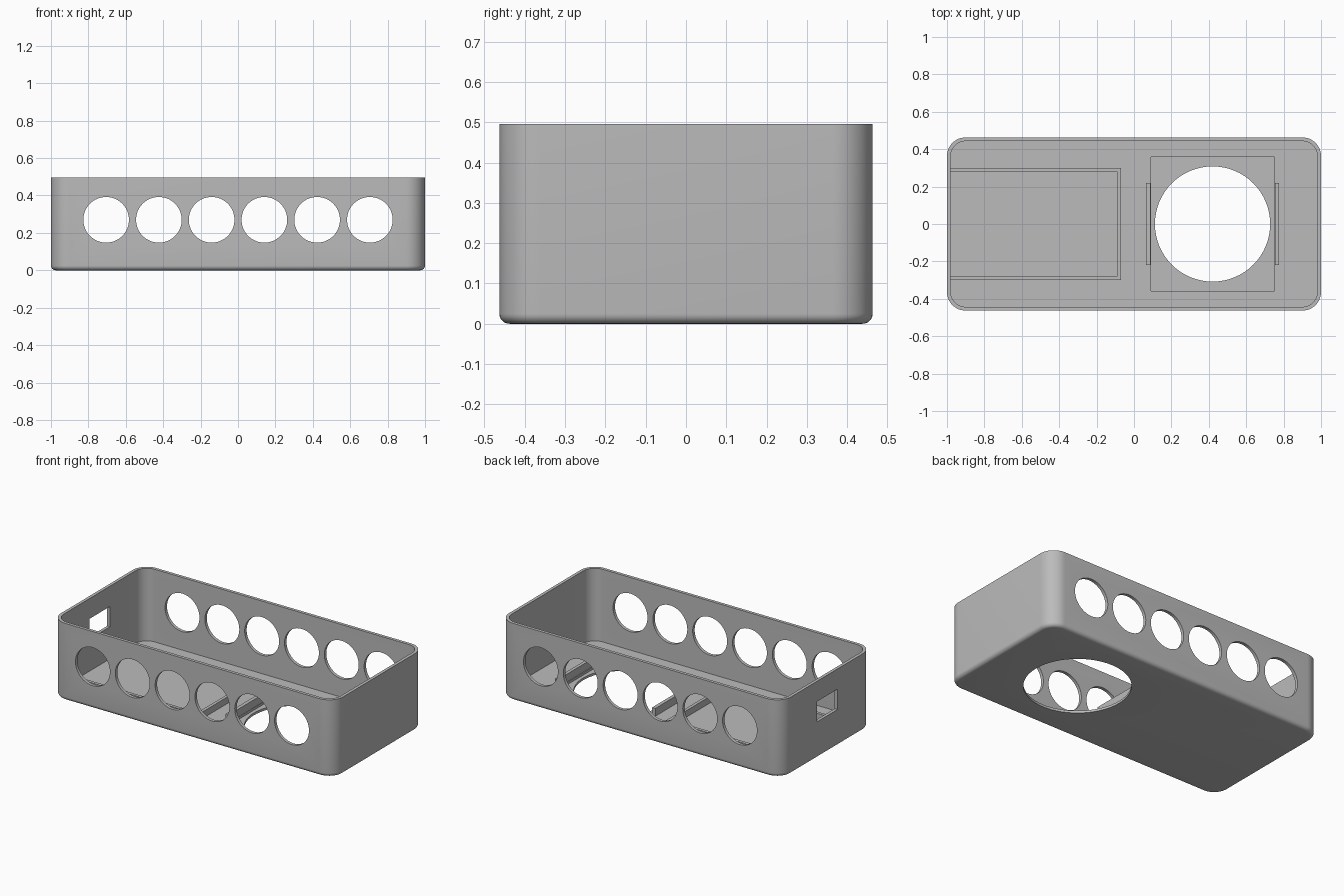
import bpy, bmesh, math
from mathutils import Matrix, Vector

if "Cube" in bpy.data.objects:
    bpy.data.objects.remove(bpy.data.objects["Cube"])

HX, HY, H = 1.0, 0.463, 0.495      # half sizes and height
R, WALL, FLOOR, FIL = 0.1, 0.02, 0.03, 0.025

grey = bpy.data.materials.new("light grey plastic")
grey.diffuse_color = (0.5, 0.5, 0.5, 1)
grey.use_nodes = True
grey.node_tree.nodes["Principled BSDF"].inputs["Base Color"].default_value = grey.diffuse_color


def make(name, bm):
    bmesh.ops.recalc_face_normals(bm, faces=bm.faces)
    me = bpy.data.meshes.new(name)
    bm.to_mesh(me)
    bm.free()
    me.materials.append(grey)
    ob = bpy.data.objects.new(name, me)
    bpy.context.collection.objects.link(ob)
    return ob


def add_box(bm, x0, x1, y0, y1, z0, z1):
    m = Matrix.Translation(((x0 + x1) / 2, (y0 + y1) / 2, (z0 + z1) / 2))
    m = m @ Matrix.Diagonal((x1 - x0, y1 - y0, z1 - z0, 1))
    bmesh.ops.create_cube(bm, size=1, matrix=m)


def add_cylinder(bm, centre, r, depth, rot=Matrix()):
    bmesh.ops.create_cone(bm, cap_ends=True, segments=64, radius1=r, radius2=r,
                          depth=depth, matrix=Matrix.Translation(centre) @ rot)


def rounded_loop(bm, inset, z, seg=12):
    r = R - inset
    verts = []
    for q, (sx, sy) in enumerate([(1, 1), (-1, 1), (-1, -1), (1, -1)]):
        for i in range(seg + 1):
            a = math.pi / 2 * (q + i / seg)
            verts.append(bm.verts.new((sx * (HX - R) + r * math.cos(a),
                                       sy * (HY - R) + r * math.sin(a), z)))
    return verts


# open tray: outer fillet, outer wall, rim, inner wall, floor
profile = []
for i in range(7):
    a = math.pi / 2 * i / 6
    profile.append((FIL * (1 - math.sin(a)), FIL * (1 - math.cos(a))))
profile += [(0, H), (WALL, H), (WALL, FLOOR)]
bm = bmesh.new()
loops = [rounded_loop(bm, d, z) for d, z in profile]
for a, b in zip(loops, loops[1:]):
    n = len(a)
    for i in range(n):
        bm.faces.new((a[i], a[(i + 1) % n], b[(i + 1) % n], b[i]))
bm.faces.new(loops[0][::-1])
bm.faces.new(loops[-1])
case = make("case_shell", bm)

# cutters: speaker recess, then side holes, floor hole and cable port
bm = bmesh.new()
add_box(bm, 0.09, 0.75, -0.357, 0.357, 0.015, 0.1)
recess = make("recess_cutter", bm)
bm = bmesh.new()
turn = Matrix.Rotation(math.pi / 2, 4, 'X')
for i in range(6):
    add_cylinder(bm, Vector((-0.705 + 0.282 * i, 0, 0.27)), 0.122, 1.2, turn)
add_cylinder(bm, Vector((0.42, 0, 0)), 0.308, 0.2)
add_box(bm, -1.1, -0.9, -0.105, 0.105, 0.235, 0.365)
holes = make("hole_cutter", bm)

bpy.context.view_layer.objects.active = case
for cutter in (recess, holes):
    mod = case.modifiers.new("cut", 'BOOLEAN')
    mod.operation, mod.solver, mod.object = 'DIFFERENCE', 'EXACT', cutter
    bpy.ops.object.modifier_apply(modifier=mod.name)
    bpy.data.objects.remove(cutter)
bpy.ops.object.select_all(action='DESELECT')
case.select_set(True)
bpy.ops.object.shade_smooth_by_angle(angle=math.radians(30))

# U-shaped rail on the left of the floor
Z0, Z1 = FLOOR - 0.005, 0.072
outer = [(-0.985, -0.30), (-0.07, -0.30), (-0.07, 0.30), (-0.985, 0.30)]
inner = [(-0.985, 0.28), (-0.09, 0.28), (-0.09, -0.28), (-0.985, -0.28)]
bm = bmesh.new()
f = bm.faces.new([bm.verts.new((x, y, Z0)) for x, y in outer + inner])
ext = bmesh.ops.extrude_face_region(bm, geom=[f])
top = [v for v in ext["geom"] if isinstance(v, bmesh.types.BMVert)]
bmesh.ops.translate(bm, verts=top, vec=(0, 0, Z1 - Z0))
if not f.is_valid or len(bm.faces) < 10:
    bm.faces.new([v for v in bm.verts if v not in top])
make("board_rail", bm)

# two ribs beside the recess
for name, x0, x1 in (("left_rib", 0.065, 0.088), ("right_rib", 0.755, 0.776)):
    bm = bmesh.new()
    add_box(bm, x0, x1, -0.218, 0.218, Z0, 0.08)
    make(name, bm)
